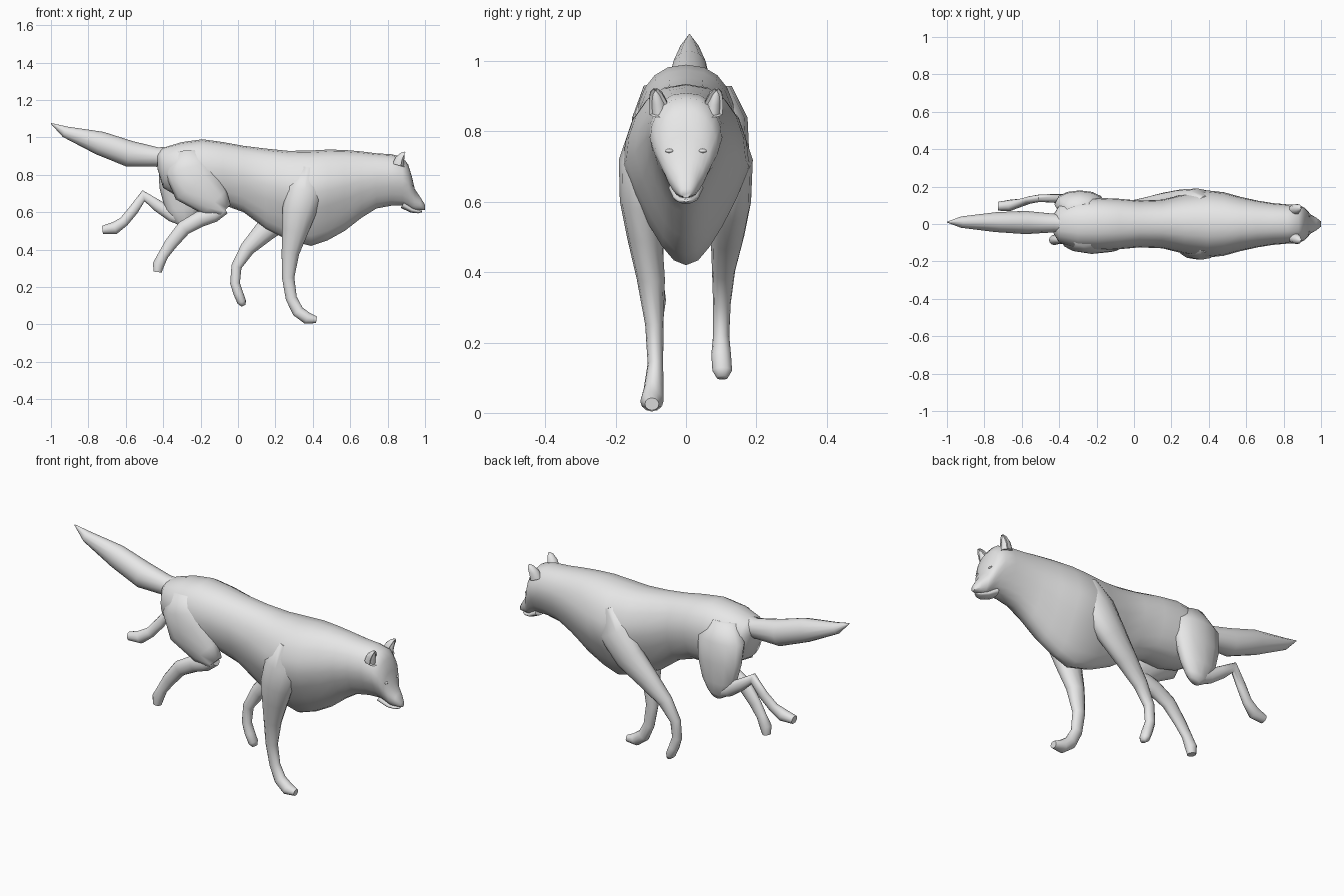
import bpy
import bmesh
from math import sin, cos, pi, radians, copysign
from mathutils import Vector

default_cube = bpy.data.objects.get("Cube")
if default_cube:
    bpy.data.objects.remove(default_cube, do_unlink=True)

# One plain grey for the whole animal
grey = bpy.data.materials.new("plain_grey")
grey.use_nodes = True
grey.diffuse_color = (0.8, 0.8, 0.8, 1)
shader = next(n for n in grey.node_tree.nodes if n.type == "BSDF_PRINCIPLED")
shader.inputs["Base Color"].default_value = grey.diffuse_color


def finish(name, bm, sharp_angle=70):
    """Turn a bmesh into a smooth shaded object in the shared colour."""
    bmesh.ops.recalc_face_normals(bm, faces=bm.faces)
    mesh = bpy.data.meshes.new(name)
    bm.to_mesh(mesh)
    bm.free()
    mesh.materials.append(grey)
    part = bpy.data.objects.new(name, mesh)
    bpy.context.collection.objects.link(part)
    bpy.ops.object.select_all(action="DESELECT")
    part.select_set(True)
    bpy.context.view_layer.objects.active = part
    bpy.ops.object.shade_smooth_by_angle(angle=radians(sharp_angle))
    return part


def skin(rings):
    """Bridge equal rings of points with quads and close both ends."""
    bm = bmesh.new()
    loops = [[bm.verts.new(point) for point in ring] for ring in rings]
    count = len(loops[0])
    for near, far in zip(loops, loops[1:]):
        for i in range(count):
            j = (i + 1) % count
            bm.faces.new((near[i], near[j], far[j], far[i]))
    bm.faces.new(loops[0])
    bm.faces.new(loops[-1])
    bmesh.ops.recalc_face_normals(bm, faces=bm.faces)
    return bm


def trunk_rings(sections, sides=20):
    """Upright egg shaped sections: x, bottom, top, half width, keel."""
    rings = []
    for x, bottom, top, width, keel in sections:
        middle = bottom + 0.55 * (top - bottom)
        ring = []
        for i in range(sides):
            turn = 2 * pi * i / sides
            up, out = cos(turn), sin(turn)
            y = width * copysign(abs(out) ** 0.85, out)
            if up < 0:
                y *= 1 + keel * up
            reach = top - middle if up > 0 else middle - bottom
            ring.append((x, y, middle + reach * up))
        rings.append(ring)
    return rings


def limb_rings(path, sides=12):
    """Oval sections square to a path: x, y, z, half depth, half width."""
    centres = [Vector(row[:3]) for row in path]
    rings = []
    for k, (x, y, z, depth, width) in enumerate(path):
        before = centres[max(k - 1, 0)]
        after = centres[min(k + 1, len(path) - 1)]
        along = after - before
        across = Vector((-along.z, 0, along.x)).normalized()
        side = Vector((0, 1, 0))
        rings.append([
            centres[k]
            + across * depth * cos(2 * pi * i / sides)
            + side * width * sin(2 * pi * i / sides)
            for i in range(sides)
        ])
    return rings


def limb(name, path, sides=12):
    return finish(name, skin(limb_rings(path, sides)))


def pebble(name, centre, size):
    """Small squashed ball."""
    bm = bmesh.new()
    bmesh.ops.create_uvsphere(bm, u_segments=12, v_segments=8, radius=1)
    bmesh.ops.scale(bm, vec=size, verts=bm.verts)
    bmesh.ops.translate(bm, vec=centre, verts=bm.verts)
    return finish(name, bm)


# Torso, neck, head and muzzle in one flowing skin
finish("body_and_head", skin(trunk_rings([
    (-.43, .83, .92, .05, 0),
    (-.4, .73, .945, .1, 0),
    (-.3, .67, .975, .135, 0),
    (-.19, .64, .99, .14, 0),
    (-.08, .64, .975, .135, .1),
    (.03, .6, .955, .125, .2),
    (.15, .51, .94, .13, .4),
    (.27, .45, .928, .16, .5),
    (.39, .42, .93, .18, .5),
    (.48, .45, .935, .17, .5),
    (.57, .5, .933, .145, .4),
    (.66, .57, .925, .125, .3),
    (.74, .62, .915, .112, .2),
    (.82, .635, .91, .105, .2),
    (.88, .635, .895, .102, .3),
    (.91, .625, .855, .088, .3),
    (.93, .615, .79, .068, .2),
    (.945, .61, .725, .05, .1),
    (.975, .612, .68, .034, 0),
    (1, .612, .64, .014, 0),
])))

# Lower jaw
limb("lower_jaw", [
    (.88, 0, .64, .02, .05),
    (.93, 0, .611, .014, .036),
    (.965, 0, .603, .009, .022),
    (.983, 0, .604, .004, .01),
])

# Bushy tail rising to a point
limb("tail", [
    (-.33, 0, .9, .05, .05),
    (-.43, .005, .895, .052, .05),
    (-.58, .008, .912, .07, .062),
    (-.74, .01, .97, .063, .053),
    (-.925, .01, 1.03, .03, .03),
    (-1, .01, 1.075, .002, .002),
])

# Planted front leg
limb("right_front_leg", [
    (.38, -.1, .84, .05, .05),
    (.36, -.125, .72, .1, .066),
    (.325, -.13, .6, .09, .058),
    (.305, -.118, .5, .07, .05),
    (.28, -.1, .38, .047, .04),
    (.268, -.09, .25, .033, .026),
    (.285, -.087, .14, .03, .022),
    (.32, -.092, .07, .032, .028),
    (.37, -.097, .033, .032, .033),
    (.42, -.097, .025, .018, .02),
])

# Front leg swinging back
limb("left_front_leg", [
    (.38, .1, .84, .05, .05),
    (.34, .125, .72, .1, .065),
    (.25, .13, .6, .085, .055),
    (.15, .118, .505, .06, .048),
    (.05, .107, .405, .04, .033),
    (-.008, .102, .31, .028, .025),
    (-.016, .1, .22, .026, .023),
    (.002, .1, .165, .026, .028),
    (.02, .103, .12, .024, .028),
    (.03, .103, .1, .012, .016),
])

# Hind leg reaching forward
limb("right_thigh", [
    (-.27, -.06, .93, .07, .06),
    (-.265, -.085, .84, .13, .068),
    (-.225, -.1, .75, .135, .06),
    (-.125, -.1, .655, .09, .05),
    (-.075, -.095, .605, .05, .034),
])
limb("right_lower_hind_leg", [
    (-.07, -.095, .62, .03, .028),
    (-.13, -.095, .588, .042, .035),
    (-.2, -.093, .565, .043, .034),
    (-.29, -.09, .515, .04, .028),
    (-.36, -.087, .43, .034, .022),
    (-.4, -.085, .37, .028, .022),
    (-.425, -.085, .32, .031, .028),
    (-.43, -.085, .28, .022, .022),
])

# Hind leg kicked up behind
limb("left_thigh", [
    (-.29, .07, .93, .07, .06),
    (-.29, .105, .84, .135, .07),
    (-.29, .12, .73, .13, .06),
    (-.29, .125, .62, .1, .05),
    (-.28, .125, .555, .06, .036),
    (-.27, .125, .53, .03, .02),
])
limb("left_lower_hind_leg", [
    (-.29, .127, .56, .035, .03),
    (-.35, .13, .585, .037, .03),
    (-.43, .137, .635, .031, .023),
    (-.505, .138, .688, .03, .02),
    (-.56, .128, .61, .027, .02),
    (-.61, .112, .55, .027, .023),
    (-.66, .1, .515, .033, .03),
    (-.725, .095, .505, .022, .024),
])

# Ears with a shallow hollow in front, eyes on the brow
for label, side in (("left", 1), ("right", -1)):
    ear = skin(limb_rings([
        (.86, side * .075, .85, .035, .03),
        (.87, side * .08, .885, .028, .027),
        (.885, side * .085, .91, .016, .018),
        (.893, side * .087, .922, .004, .006),
    ], sides=10))
    hollow = [f for f in ear.faces if f.normal.x > 0.5 and len(f.verts) == 4]
    bmesh.ops.inset_region(ear, faces=hollow, thickness=0.004, depth=-0.008)
    finish(label + "_ear", ear, sharp_angle=50)
    pebble(label + "_eye", (.934, side * .047, .745), (.007, .012, .006))

# Nose pad
pebble("nose", (.987, 0, .634), (.013, .014, .012))
